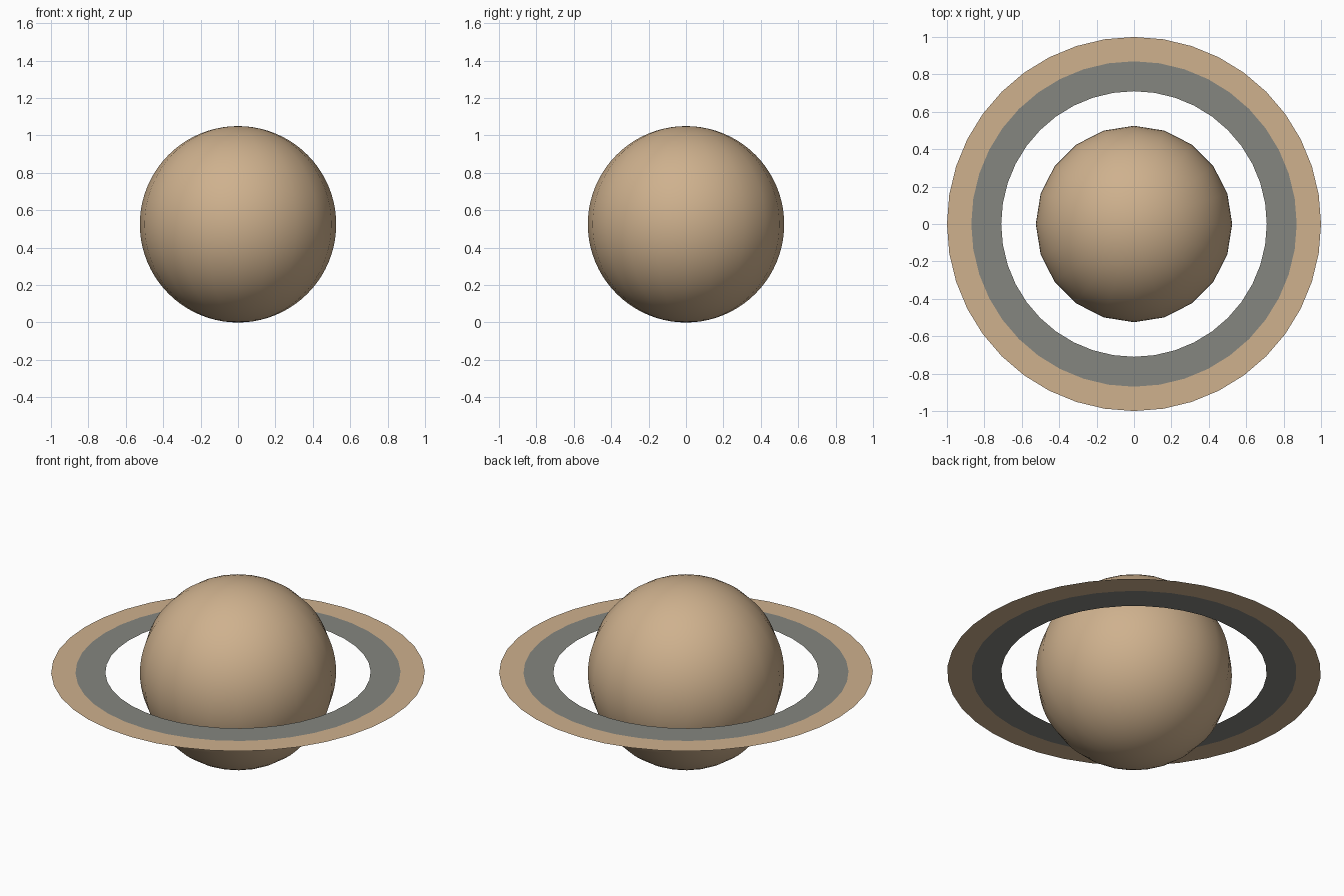
import bpy, bmesh, math

cube = bpy.data.objects.get("Cube")
if cube:
    bpy.data.objects.remove(cube, do_unlink=True)

RADIUS = 0.525
SIDES = 40


def material(name, rgb):
    mat = bpy.data.materials.new(name)
    mat.use_nodes = True
    mat.diffuse_color = (*rgb, 1)
    mat.node_tree.nodes["Principled BSDF"].inputs["Base Color"].default_value = (*rgb, 1)
    return mat


def add_object(name, bm, *mats):
    mesh = bpy.data.meshes.new(name)
    bm.to_mesh(mesh)
    bm.free()
    obj = bpy.data.objects.new(name, mesh)
    for mat in mats:
        mesh.materials.append(mat)
    bpy.context.collection.objects.link(obj)
    obj.location.z = RADIUS
    return obj


sand = material("sand", (0.62, 0.44, 0.27))
grey = material("warm grey", (0.235, 0.24, 0.215))

# Planet: smooth ball with few meridians and many parallels
bm = bmesh.new()
bmesh.ops.create_uvsphere(bm, u_segments=20, v_segments=40, radius=RADIUS)
for face in bm.faces:
    face.smooth = True
add_object("planet", bm, sand)

# Rings: two flat concentric bands sharing the middle edge loop
bm = bmesh.new()
loops = []
for radius in (0.71, 0.87, 1.0):
    angles = [math.tau * i / SIDES for i in range(SIDES)]
    loops.append([bm.verts.new((radius * math.cos(a), radius * math.sin(a), 0)) for a in angles])
for band, (inner, outer) in enumerate(zip(loops, loops[1:])):
    for i in range(SIDES):
        j = (i + 1) % SIDES
        face = bm.faces.new((inner[i], outer[i], outer[j], inner[j]))
        face.material_index = band
add_object("rings", bm, grey, sand)
